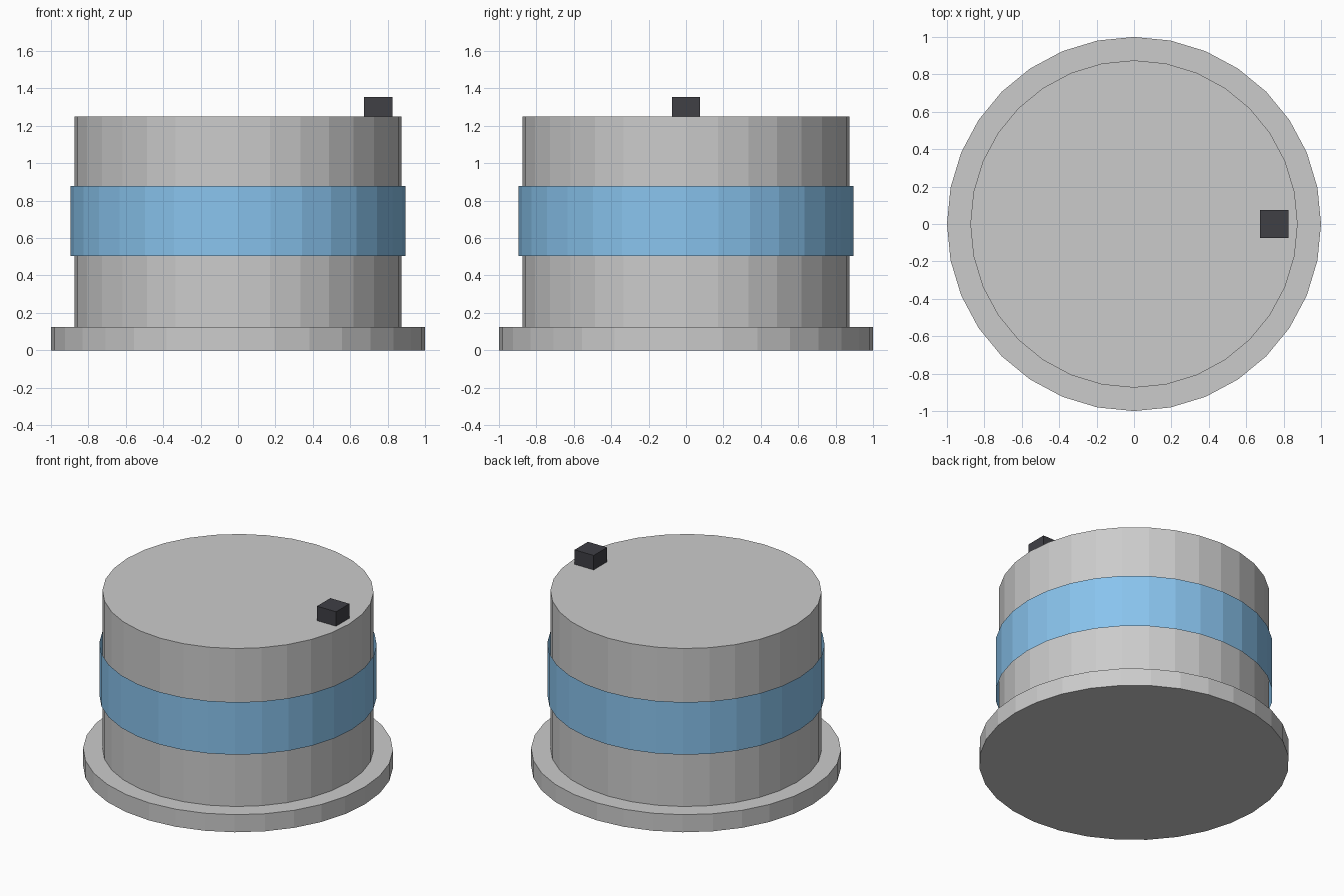
import bpy

if "Cube" in bpy.data.objects:
    bpy.data.objects.remove(bpy.data.objects["Cube"])

SIDES = 32


def material(name, color):
    mat = bpy.data.materials.new(name)
    mat.diffuse_color = (*color, 1.0)
    mat.use_nodes = True
    mat.node_tree.nodes["Principled BSDF"].inputs["Base Color"].default_value = mat.diffuse_color
    return mat


def cylinder(name, radius, z0, z1, caps='NGON', mat=None):
    bpy.ops.mesh.primitive_cylinder_add(
        vertices=SIDES, radius=radius, depth=z1 - z0,
        end_fill_type=caps, location=(0, 0, (z0 + z1) / 2))
    obj = bpy.context.object
    obj.name = name
    if mat:
        obj.data.materials.append(mat)
    return obj


blue = material("band_blue", (0.25, 0.55, 0.85))
dark = material("dark_grey", (0.05, 0.05, 0.06))

# Wide foot and main drum
cylinder("base_flange", 1.0, 0.0, 0.125)
cylinder("drum_body", 0.875, 0.1, 1.25)

# Open sleeve standing slightly clear of the drum
cylinder("blue_band", 0.895, 0.503, 0.877, caps='NOTHING', mat=blue)

# Small block near the rim, sunk a little into the top
bpy.ops.mesh.primitive_cube_add(size=0.15, location=(0.75, 0, 1.278))
block = bpy.context.object
block.name = "top_block"
block.data.materials.append(dark)
